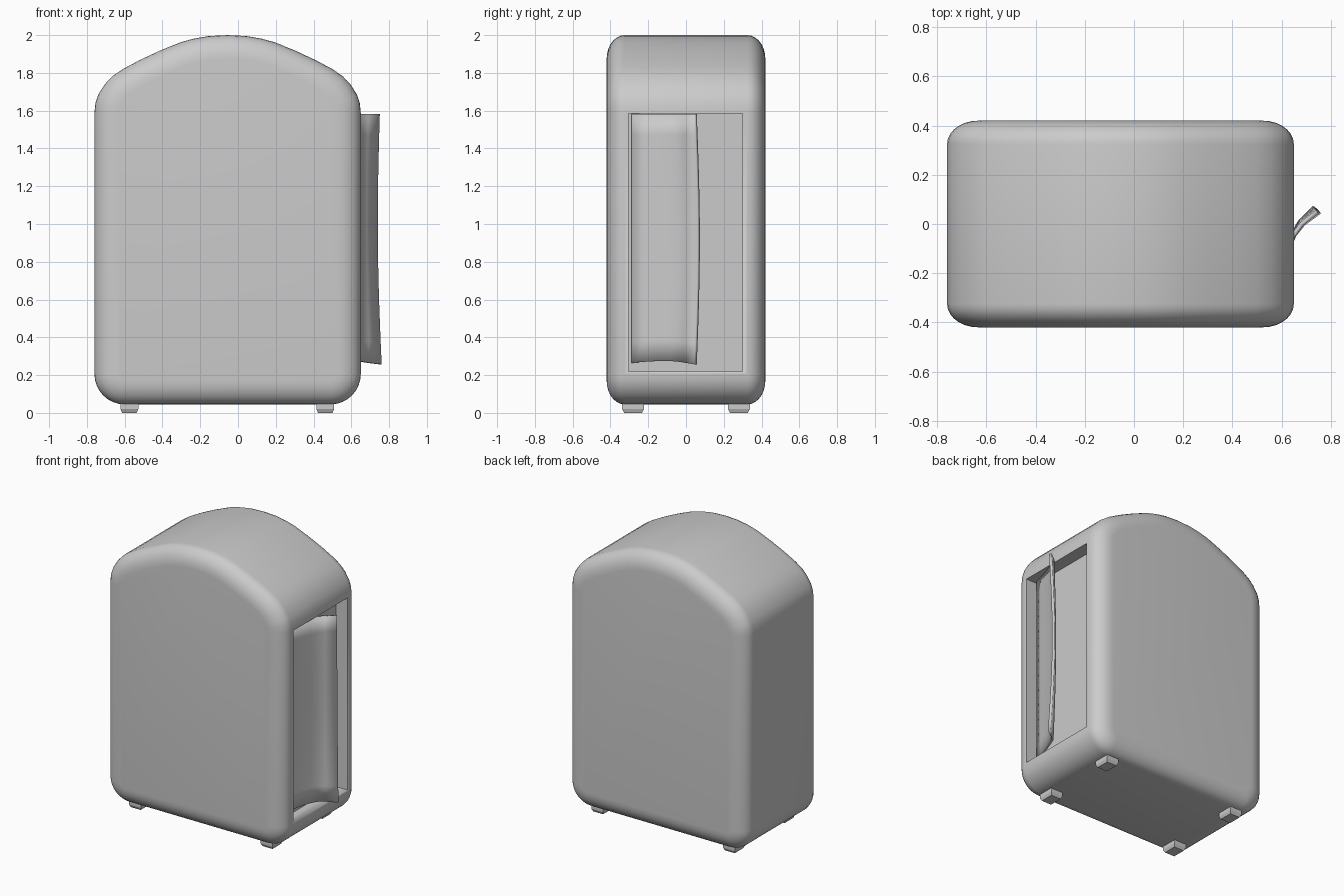
import bpy, bmesh, math
from mathutils import Vector

if "Cube" in bpy.data.objects:
    bpy.data.objects.remove(bpy.data.objects["Cube"])

CX = -0.055  # body centre line


def make(name, bm, angle=35):
    bmesh.ops.recalc_face_normals(bm, faces=bm.faces)
    me = bpy.data.meshes.new(name)
    bm.to_mesh(me)
    bm.free()
    ob = bpy.data.objects.new(name, me)
    bpy.context.collection.objects.link(ob)
    bpy.ops.object.select_all(action='DESELECT')
    ob.select_set(True)
    bpy.context.view_layer.objects.active = ob
    bpy.ops.object.shade_smooth_by_angle(angle=math.radians(angle))
    return ob


def box(bm, lo, hi):
    lo, hi = Vector(lo), Vector(hi)
    vs = bmesh.ops.create_cube(bm, size=1)['verts']
    for v in vs:
        v.co = (lo + hi) / 2 + Vector(a * b for a, b in zip(v.co, hi - lo))
    return vs


# body profile: arched half outline, mirrored about the centre line
half = [(0, 2.0), (.10, 1.995), (.18, 1.981), (.25, 1.962), (.36, 1.917), (.465, 1.868),
        (.555, 1.82), (.61, 1.782), (.65, 1.74), (.685, 1.685), (.70, 1.64), (.705, 1.59)]
for i in range(9):
    a = math.radians(90 * i / 8)
    half.append((.545 + .16 * math.cos(a), .205 - .16 * math.sin(a)))
outline = [Vector((CX + u, z)) for u, z in half]
outline += [Vector((CX - u, z)) for u, z in reversed(half[1:])]


def inset(pts, d):
    out = []
    for i, p in enumerate(pts):
        t = (pts[(i + 1) % len(pts)] - pts[i - 1]).normalized()
        out.append(p + Vector((t.y, -t.x)) * d)
    return out


# body shell: rings of the outline with elliptical rounded front and back edges
steps = 7
sections = []
for i in range(steps + 1):
    a = math.radians(90 * i / steps)
    sections.append((.325 + .095 * math.cos(a), .125 * (1 - math.sin(a))))
sections = [(-y, d) for y, d in sections] + [(y, d) for y, d in reversed(sections)]
bm = bmesh.new()
rings = [[bm.verts.new((p.x, y, p.y)) for p in inset(outline, d)] for y, d in sections]
n = len(outline)
for r, s in zip(rings, rings[1:]):
    for i in range(n):
        bm.faces.new((r[i], r[(i + 1) % n], s[(i + 1) % n], s[i]))
bm.faces.new(rings[0])
bm.faces.new(rings[-1])
body = make("body", bm)

# dispensing opening in the right side
bm = bmesh.new()
box(bm, (.56, -.305, .22), (.9, .30, 1.585))
cutter = make("opening_cutter", bm)
cutter.hide_render = True
cutter.hide_viewport = True
mod = body.modifiers.new("opening", 'BOOLEAN')
mod.object = cutter
mod.operation = 'DIFFERENCE'
mod.solver = 'EXACT'

# four small tapered feet
bm = bmesh.new()
for x in (-.575, .462):
    for y in (-.28, .28):
        vs = box(bm, (x - .047, y - .058, .02), (x + .047, y + .058, .06))
        low = [f for f in bm.faces if all(v in vs for v in f.verts) and f.calc_center_median().z < .03]
        tip = bmesh.ops.extrude_discrete_faces(bm, faces=low)['faces'][0]
        c = tip.calc_center_median()
        for v in tip.verts:
            v.co = Vector((c.x, c.y, 0)) + (v.co - c) * .82
bmesh.ops.remove_doubles(bm, verts=bm.verts, dist=.0001)
make("feet", bm, 20)

# folded paper napkin pulled out of the opening
path = [(.572, -.285), (.59, -.22), (.61, -.15), (.632, -.09), (.65, -.045), (.685, .0), (.75, .05)]
rows = 12
bm = bmesh.new()
grid = []
for j in range(rows + 1):
    t = j / rows
    bow = math.sin(math.pi * t)
    row = []
    for i, (x, y) in enumerate(path):
        k = i / (len(path) - 1)
        bottom = .265 + .012 * math.sin(math.pi * k) - .008 * k * k
        z = bottom + (1.582 - bottom) * t
        row.append(bm.verts.new((x + k**3 * (.005 - .01 * t - .016 * bow), y + k**3 * .017 * bow, z)))
    grid.append(row)
for a, b in zip(grid, grid[1:]):
    for i in range(len(path) - 1):
        bm.faces.new((a[i], a[i + 1], b[i + 1], b[i]))
napkin = make("napkin", bm, 50)
sol = napkin.modifiers.new("paper", 'SOLIDIFY')
sol.thickness = .018
sol.offset = 0
